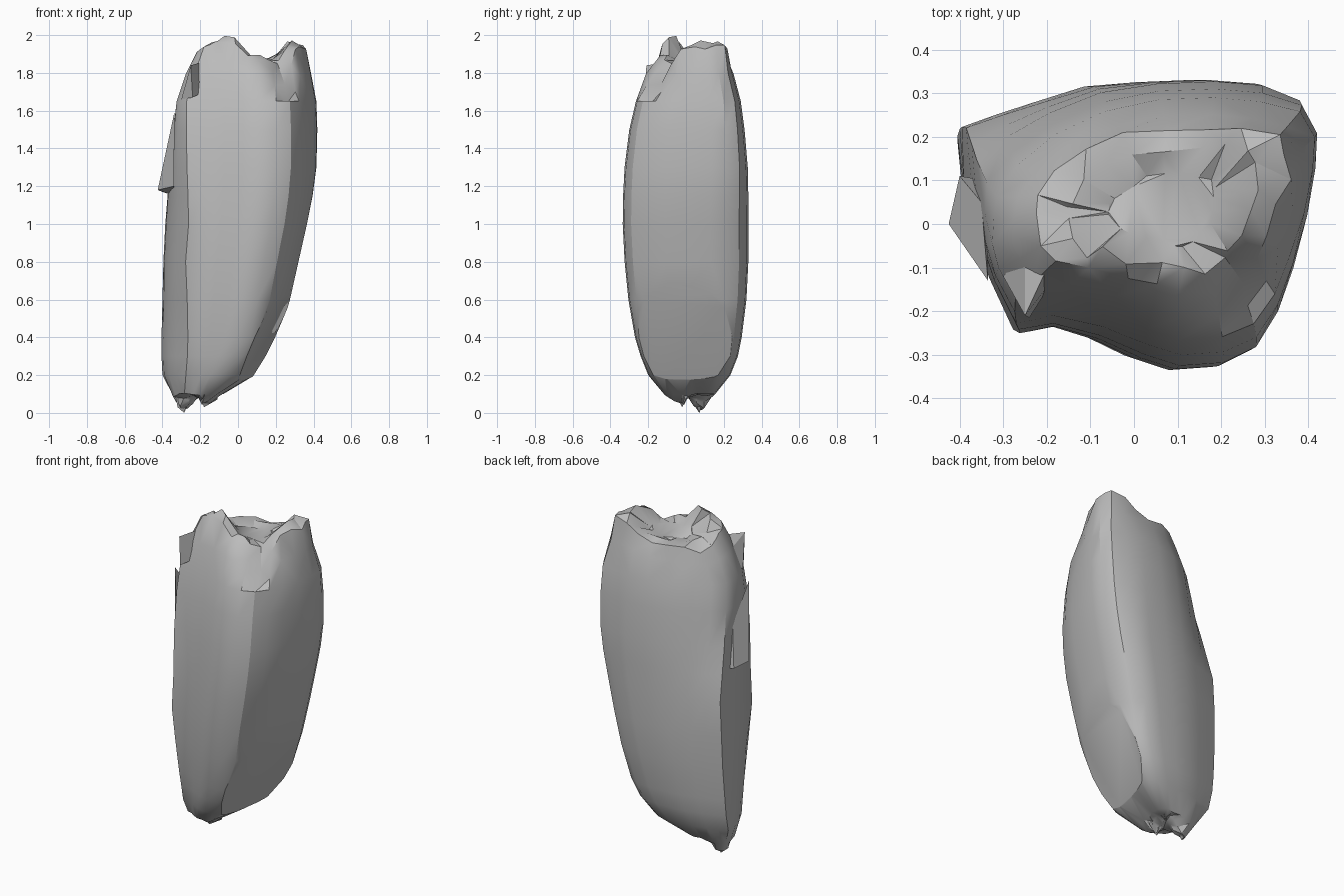
import bpy, bmesh, math, random
from mathutils import Vector

if "Cube" in bpy.data.objects:
    bpy.data.objects.remove(bpy.data.objects["Cube"], do_unlink=True)
random.seed(4)

grey = bpy.data.materials.new("plain grey")
grey.use_nodes = True
COLOUR = (0.5, 0.5, 0.5, 1)
grey.diffuse_color = COLOUR
grey.node_tree.nodes["Principled BSDF"].inputs["Base Color"].default_value = COLOUR


def finish(bm, name, angle):
    bmesh.ops.recalc_face_normals(bm, faces=bm.faces)
    mesh = bpy.data.meshes.new(name)
    bm.to_mesh(mesh)
    bm.free()
    ob = bpy.data.objects.new(name, mesh)
    bpy.context.collection.objects.link(ob)
    mesh.materials.append(grey)
    bpy.ops.object.select_all(action="DESELECT")
    ob.select_set(True)
    bpy.context.view_layer.objects.active = ob
    bpy.ops.object.shade_smooth_by_angle(angle=math.radians(angle))


def wedge(name, points):
    bm = bmesh.new()
    for p in points:
        bm.verts.new(p)
    bmesh.ops.convex_hull(bm, input=bm.verts)
    finish(bm, name, 20)


def normalise(points):
    xs, ys = zip(*points)
    return [((x - min(xs)) / (max(xs) - min(xs)), (y - min(ys)) / (max(ys) - min(ys)))
            for x, y in points]


# Split flat side first, then the front lobe, left side and broad back
split_low = [(-.39, .225), (-.375, .10), (-.335, -.02), (-.275, -.13), (-.19, -.235),
             (-.13, -.24), (-.06, -.27)]
split_mid = [(-.39, .225), (-.385, .10), (-.36, -.02), (-.32, -.13), (-.26, -.25),
             (-.18, -.235), (-.08, -.265)]
shell = [(.02, -.31), (.10, -.335), (.20, -.328), (.275, -.29), (.325, -.205),
         (.36, -.105), (.385, .02), (.40, .13), (.40, .215), (.365, .285),
         (.29, .327), (.18, .335), (.05, .33), (-.08, .32), (-.20, .285), (-.30, .255)]
lower, middle = normalise(split_low + shell), normalise(split_mid + shell)
# The upper section loses its sharp back corner
upper = normalise([(-.335, .06), (-.342, 0), (-.345, -.06), (-.33, -.12), (-.29, -.195),
                   (-.20, -.21), (-.08, -.235), (.02, -.275), (.10, -.30), (.20, -.293),
                   (.275, -.26), (.325, -.185), (.36, -.09), (.395, .02), (.415, .13),
                   (.42, .21), (.385, .275), (.29, .30), (.18, .31), (.05, .305),
                   (-.08, .275), (-.20, .215), (-.285, .14)])
sections = [(.2, lower), (.8, middle), (1.0, middle), (1.65, upper)]


def section(z):
    for (z0, a), (z1, b) in zip(sections, sections[1:]):
        if z <= z1:
            break
    t = min(1, max(0, (z - z0) / (z1 - z0)))
    return [(u + (s - u) * t, v + (w - v) * t) for (u, v), (s, w) in zip(a, b)]


# Height, then x and y limits of the section there
levels = [(.10, -.35, -.08, -.12, .15), (.20, -.40, .09, -.20, .235),
          (.30, -.405, .17, -.24, .275), (.40, -.405, .22, -.27, .295),
          (.60, -.40, .275, -.305, .32), (.80, -.395, .32, -.325, .33),
          (1.0, -.385, .365, -.335, .33), (1.15, -.375, .395, -.333, .33),
          (1.3, -.365, .415, -.325, .327), (1.5, -.345, .42, -.30, .31),
          (1.65, -.325, .415, -.265, .29), (1.8, -.275, .385, -.215, .25),
          (1.88, -.225, .355, -.155, .22)]

# Bumps and dents: x, y, height change, radius
dents = [(.26, -.17, -.17, .08), (-.20, .12, -.05, .10), (.02, .20, -.03, .10)]
peaks = [(-.05, -.09, .13, .07), (-.17, -.04, .07, .07), (.30, .18, .10, .08),
         (.29, .03, .08, .08)]
foot_bumps = [(-.28, .07, -.10, .05), (-.17, -.03, -.07, .04)]


def bump(x, y, bumps):
    return sum(h * math.exp(-((x - a) ** 2 + (y - b) ** 2) / r ** 2)
               for a, b, h, r in bumps)


bm = bmesh.new()


def ring(z, x0, x1, y0, y1, rough=0, bumps=()):
    loop = []
    for u, v in section(z):
        x = x0 + u * (x1 - x0) + random.uniform(-rough, rough)
        y = y0 + v * (y1 - y0) + random.uniform(-rough, rough)
        h = z + bump(x, y, bumps) + random.uniform(-rough, rough)
        loop.append(bm.verts.new((x, y, min(2, max(0, h)))))
    return loop


def shrink(level, f, z):
    _, x0, x1, y0, y1 = level
    cx, cy = (x0 + x1) / 2, (y0 + y1) / 2
    return (z, cx + (x0 - cx) * f, cx + (x1 - cx) * f,
            cy + (y0 - cy) * f, cy + (y1 - cy) * f)


# Rough foot, smooth flanks, then the broken rim and hollow crown
rings = [ring(*shrink(levels[0], f, .10), .008, foot_bumps) for f in (.3, .65)]
for lv in levels:
    if lv[0] > 1.85:
        rings.append(ring(*lv, .012, peaks + dents))
    elif lv[0] > 1.7:
        rings.append(ring(*lv, .004, dents))
    else:
        rings.append(ring(*lv, .006 if lv[0] < .15 else 0,
                          foot_bumps if lv[0] < .15 else ()))
for f, z in ((.76, 1.885), (.42, 1.86)):
    rings.append(ring(*shrink(levels[-1], f, z), .022 * f, peaks + dents))
n = len(lower)
for a, b in zip(rings, rings[1:]):
    for i in range(n):
        bm.faces.new((a[i], a[(i + 1) % n], b[(i + 1) % n], b[i]))
bm.faces.new(rings[0])
bm.faces.new(rings[-1])
bmesh.ops.triangulate(bm, faces=[f for f in bm.faces
                                 if f.calc_center_median().z > 1.7
                                 or f.calc_center_median().z < .16])

# Scar sliced off the lower left flank
p, q, r = Vector((.235, .07, .56)), Vector((.18, .28, .35)), Vector((.06, .06, .2))
normal = (r - p).cross(q - p).normalized()
bmesh.ops.bisect_plane(bm, geom=bm.verts[:] + bm.edges[:] + bm.faces[:],
                       plane_co=p, plane_no=normal, clear_outer=True)
bmesh.ops.holes_fill(bm, edges=[e for e in bm.edges if e.is_boundary], sides=0)
finish(bm, "body", 32)

# Splinter shelf on the split right side, and a chip on the rim
wedge("side_splinter", [(-.335, -.13, 1.60), (-.425, 0, 1.18), (-.40, .11, 1.17),
                        (-.35, .05, 1.40), (-.34, .10, 1.15), (-.34, -.10, 1.20)])
wedge("rim_chip", [(-.30, -.12, 1.66), (-.24, -.215, 1.67), (-.25, -.21, 1.84),
                   (-.18, -.12, 1.70), (-.18, -.06, 1.86), (-.25, -.06, 1.78)])
# Loose stubs at the foot
wedge("foot_stub_back", [(-.35, .02, .18), (-.32, .15, .17), (-.22, .10, .15),
                         (-.24, .02, .17), (-.285, .07, 0), (-.32, .05, .03)])
wedge("foot_stub_front", [(-.22, -.08, .15), (-.10, -.05, .16), (-.12, .04, .15),
                          (-.22, .03, .15), (-.18, -.02, .03), (-.11, 0, .07)])
